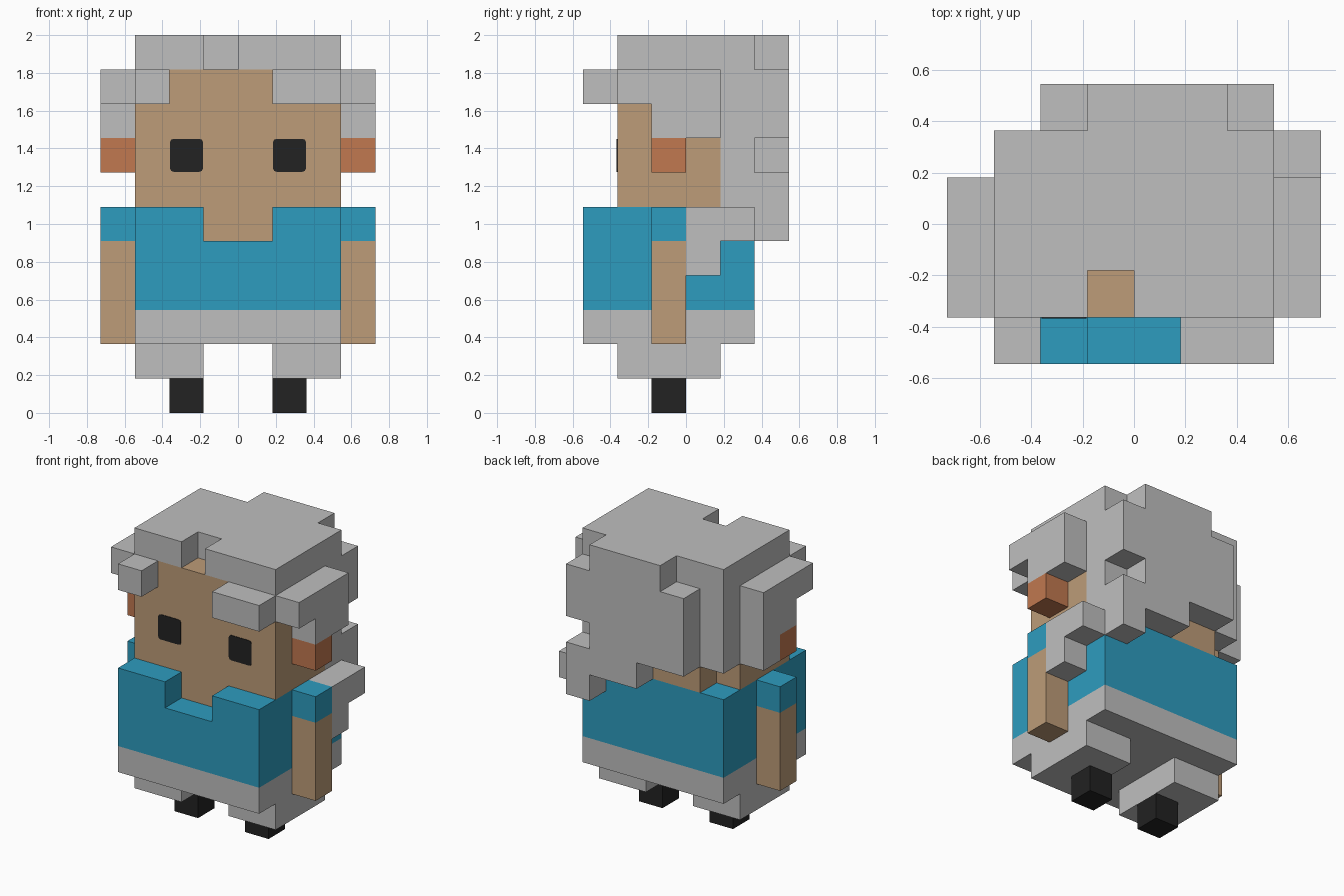
import bpy, bmesh
from mathutils import Vector

cube = bpy.data.objects.get("Cube")
if cube:
    bpy.data.objects.remove(cube, do_unlink=True)

U = 2 / 11  # size of one block


def material(name, r, g, b):
    m = bpy.data.materials.new(name)
    m.use_nodes = True
    m.diffuse_color = (r, g, b, 1)
    bsdf = next(n for n in m.node_tree.nodes if n.type == 'BSDF_PRINCIPLED')
    bsdf.inputs["Base Color"].default_value = (r, g, b, 1)
    bsdf.inputs["Roughness"].default_value = 0.9
    return m


grey = material("grey", 0.521, 0.521, 0.521)
skin = material("skin", 0.509, 0.332, 0.188)
blue = material("shirt_blue", 0.027, 0.332, 0.521)
black = material("black", 0.016, 0.016, 0.016)
rust = material("ear_rust", 0.533, 0.188, 0.08)


def cells(boxes):
    """Set of unit blocks filled by boxes given as (x0, x1, y0, y1, z0, z1)."""
    return {(x, y, z) for x0, x1, y0, y1, z0, z1 in boxes
            for x in range(x0, x1) for y in range(y0, y1) for z in range(z0, z1)}


def part(name, mat, boxes, cuts=()):
    """One outer skin around the blocks, with flat areas merged."""
    solid = cells(boxes) - cells(cuts)
    bm = bmesh.new()
    for cell in solid:
        for axis in range(3):
            for side in (0, 1):
                near = list(cell)
                near[axis] += 2 * side - 1
                if tuple(near) in solid:
                    continue
                a, b = (axis + 1) % 3, (axis + 2) % 3
                corners = []
                for da, db in ((0, 0), (1, 0), (1, 1), (0, 1)):
                    p = Vector(cell)
                    p[axis] += side
                    p[a] += da
                    p[b] += db
                    corners.append(bm.verts.new(p * U))
                bm.faces.new(corners if side else corners[::-1])
    bmesh.ops.remove_doubles(bm, verts=bm.verts, dist=0.001)
    bmesh.ops.dissolve_limit(bm, angle_limit=0.01, verts=bm.verts, edges=bm.edges)
    return finish(name, mat, bm)


def finish(name, mat, bm):
    mesh = bpy.data.meshes.new(name)
    bm.to_mesh(mesh)
    bm.free()
    mesh.materials.append(mat)
    obj = bpy.data.objects.new(name, mesh)
    bpy.context.collection.objects.link(obj)
    return obj


def mirrored(box, s):
    return box if s > 0 else (-box[1], -box[0]) + box[2:]


def eye(name, s):
    """Thin plate with slightly rounded corners."""
    bm = bmesh.new()
    bmesh.ops.create_cube(bm, size=1)
    for v in bm.verts:
        v.co = Vector((v.co.x * 0.96 + 1.5 * s, v.co.y * 0.04 - 2, v.co.z * 0.96 + 7.5)) * U
    upright = [e for e in bm.edges
               if abs(e.verts[0].co.y - e.verts[1].co.y) > 0.001]
    bmesh.ops.bevel(bm, geom=upright, offset=0.018, segments=2, profile=0.5, affect='EDGES')
    finish(name, black, bm)


# Paired parts
for s, side in ((1, "left"), (-1, "right")):
    for name, mat, box in (
            ("foot", black, (1, 2, -1, 0, 0, 1)),
            ("trouser_leg", grey, (1, 3, -2, 1, 1, 2)),
            ("arm", skin, (3, 4, -1, 0, 2, 5)),
            ("sleeve", blue, (3, 4, -1, 0, 5, 6)),
            ("ear", rust, (3, 4, -1, 0, 7, 8))):
        part(f"{side}_{name}", mat, [mirrored(box, s)])
    eye(f"{side}_eye", s)

# Body
part("trouser_seat", grey, [(-3, 3, -3, 2, 2, 3)])
part("shirt", blue, [(-3, 3, -3, 2, 3, 6)], [(-1, 1, -3, 1, 5, 6)])

# Head with neck and nape
part("head", skin, [(-3, 3, -2, 1, 6, 10),
                    (-1, 1, -2, 1, 5, 6),
                    (-2, 2, 1, 2, 6, 7)])

# Hair: cap, back layers, fringe and sides
part("hair_cap", grey,
     [(-3, 3, -2, 2, 10, 11), (-3, 3, 1, 2, 7, 10), (2, 3, 1, 2, 6, 7)],
     [(-1, 0, -2, -1, 10, 11)])
part("hair_back", grey,
     [(-1, 2, 2, 3, 7, 11), (0, 2, 2, 3, 6, 7), (-2, -1, 2, 3, 7, 10),
      (2, 3, 2, 3, 5, 10)],
     [(2, 3, 2, 3, 7, 8)])
part("right_fringe", grey, [(-3, -2, -3, -2, 9, 10)])
part("left_fringe", grey, [(1, 3, -3, -2, 9, 10)])
part("left_side_hair", grey, [(3, 4, -2, 1, 9, 10), (3, 4, -1, 1, 8, 9)])
part("right_side_hair", grey, [(-4, -3, -2, 1, 9, 10), (-4, -3, -1, 1, 8, 9),
                               (-4, -3, 0, 1, 7, 8)])
part("shoulder_lock", grey, [(3, 4, 0, 2, 5, 6), (3, 4, 0, 1, 4, 5)])
